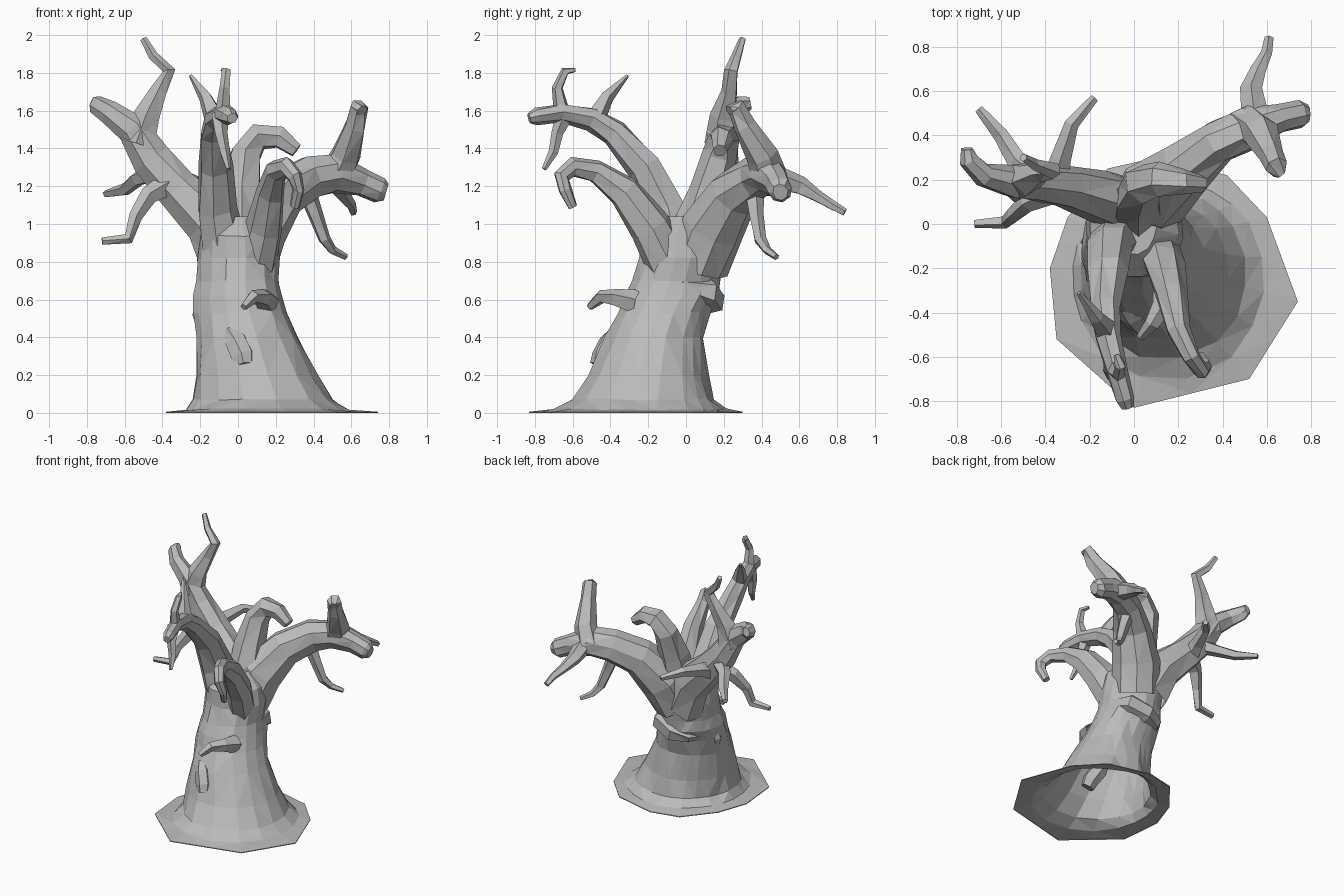
import bpy, bmesh, math, random
from mathutils import Vector

random.seed(4)
bark = bpy.data.materials.new("grey bark")
bark.diffuse_color = (0.5, 0.5, 0.5, 1)


def skin(name, rings, cap_end=True, cap_start=False):
    """Join rings of points into a faceted skin."""
    bm = bmesh.new()
    loops = [[bm.verts.new(p) for p in ring] for ring in rings]
    n = len(loops[0])
    for a, b in zip(loops, loops[1:]):
        for i in range(n):
            j = (i + 1) % n
            bm.faces.new((a[i], a[j], b[j], b[i]))
    if cap_end:
        bm.faces.new(loops[-1])
    if cap_start:
        bm.faces.new(loops[0][::-1])
    bmesh.ops.triangulate(bm, faces=[f for f in bm.faces if len(f.verts) == 4])
    me = bpy.data.meshes.new(name)
    bm.to_mesh(me)
    bm.free()
    me.materials.append(bark)
    ob = bpy.data.objects.new(name, me)
    bpy.context.collection.objects.link(ob)
    return ob


def limb(name, path, sides=6, rough=0.1, squash=1.0, cap_start=False):
    """Tapering tube through (x, y, z, radius) points; squash narrows it sideways."""
    pts = [Vector(p[:3]) for p in path]
    last = len(pts) - 1
    tan = [(pts[min(i + 1, last)] - pts[max(i - 1, 0)]).normalized() for i in range(last + 1)]
    up = Vector((0, 0, 1))
    u = (up - tan[0] * up.dot(tan[0])).normalized()
    rings = []
    for i, p in enumerate(pts):
        if i:
            u = tan[i - 1].rotation_difference(tan[i]) @ u
        v = tan[i].cross(u)
        ring = []
        for k in range(sides):
            a = math.tau * k / sides
            r = path[i][3] * (1 + random.uniform(-rough, rough))
            ring.append(p + u * r * math.cos(a) + v * r * squash * math.sin(a))
        rings.append(ring)
    return skin(name, rings, True, cap_start)


# trunk: spreading root skirt, then flared rings given as (z, x0, x1, y0, y1)
corners = [(0.74, -0.35), (0.6, 0.03), (0.42, 0.22), (0.1, 0.3), (-0.12, 0.25),
           (-0.3, 0.03), (-0.38, -0.2), (-0.35, -0.52), (0.0, -0.83), (0.52, -0.7)]
skirt = []
for (xa, ya), (xb, yb) in zip(corners, corners[1:] + corners[:1]):
    skirt += [(xa, ya), ((xa + xb) / 2, (ya + yb) / 2)]
angles = [math.atan2(y + 0.27, x - 0.17) for x, y in skirt]
sections = [(0.02, -0.29, 0.60, -0.70, 0.21), (0.07, -0.235, 0.51, -0.61, 0.15),
            (0.20, -0.225, 0.43, -0.53, 0.12), (0.40, -0.225, 0.32, -0.43, 0.10),
            (0.53, -0.235, 0.27, -0.37, 0.13), (0.62, -0.235, 0.24, -0.33, 0.18),
            (0.70, -0.22, 0.22, -0.29, 0.18), (0.82, -0.215, 0.22, -0.25, 0.20),
            (0.94, -0.20, 0.20, -0.25, 0.22), (1.04, -0.10, 0.10, -0.14, 0.14)]
rings = [[(x, y, 0.0) for x, y in skirt], [(x, y, 0.006) for x, y in skirt]]
for z, x0, x1, y0, y1 in sections:
    ring = []
    for a in angles:
        r = 1 + random.uniform(-0.035, 0.025)
        ring.append(((x0 + x1) / 2 + (x1 - x0) / 2 * r * math.cos(a),
                     (y0 + y1) / 2 + (y1 - y0) / 2 * r * math.sin(a), z + 0.15 * (r - 1)))
    rings.append(ring)
skin("trunk", rings)

# right branch, its forks and twigs
limb("right_branch", [(0.04, 0.06, 0.78, 0.17), (0.10, 0.14, 0.98, 0.18), (0.23, 0.25, 1.16, 0.14),
                      (0.38, 0.37, 1.245, 0.115), (0.52, 0.43, 1.27, 0.11), (0.66, 0.48, 1.22, 0.075),
                      (0.75, 0.50, 1.18, 0.07), (0.785, 0.50, 1.17, 0.045)], 8, 0.08, 0.9)
limb("right_upright", [(0.51, 0.45, 1.24, 0.10), (0.57, 0.41, 1.36, 0.085), (0.62, 0.31, 1.52, 0.06),
                       (0.64, 0.26, 1.62, 0.05), (0.66, 0.23, 1.60, 0.03)])
limb("right_back_twig", [(0.55, 0.43, 1.26, 0.07), (0.53, 0.61, 1.20, 0.05),
                         (0.56, 0.69, 1.15, 0.035), (0.60, 0.77, 1.10, 0.027), (0.61, 0.84, 1.06, 0.02)], 5)
limb("right_hanging_twig", [(0.36, 0.36, 1.18, 0.055), (0.41, 0.37, 1.05, 0.04),
                            (0.46, 0.39, 0.92, 0.033), (0.50, 0.43, 0.86, 0.025), (0.57, 0.48, 0.825, 0.016)], 5)

# left branch, its forks and twigs
limb("left_branch", [(-0.03, 0.08, 0.80, 0.17), (-0.14, 0.12, 1.01, 0.16), (-0.31, 0.17, 1.18, 0.12),
                     (-0.46, 0.19, 1.34, 0.105), (-0.56, 0.19, 1.50, 0.09), (-0.68, 0.22, 1.59, 0.068),
                     (-0.75, 0.29, 1.63, 0.055), (-0.755, 0.34, 1.64, 0.035)], 7, 0.08, 0.8)
limb("left_upright", [(-0.53, 0.19, 1.42, 0.09), (-0.48, 0.20, 1.57, 0.07), (-0.42, 0.23, 1.70, 0.045),
                      (-0.365, 0.24, 1.81, 0.038), (-0.45, 0.27, 1.89, 0.027), (-0.50, 0.30, 1.98, 0.018)], 5)
limb("left_back_twig", [(-0.36, 0.19, 1.18, 0.07), (-0.33, 0.30, 1.22, 0.05),
                        (-0.28, 0.45, 1.25, 0.035), (-0.18, 0.57, 1.22, 0.02)], 5)
limb("left_outer_twig", [(-0.42, 0.20, 1.28, 0.06), (-0.53, 0.29, 1.24, 0.045),
                         (-0.60, 0.40, 1.18, 0.035), (-0.70, 0.52, 1.16, 0.02)], 5)
limb("left_hanging_twig", [(-0.36, 0.16, 1.22, 0.07), (-0.48, 0.10, 1.15, 0.05), (-0.545, 0.04, 1.04, 0.036),
                           (-0.58, 0.01, 0.92, 0.032), (-0.72, 0.0, 0.91, 0.02)], 5)

# tall front branch and its twigs
limb("tall_front_branch", [(-0.07, -0.05, 0.80, 0.14), (-0.11, -0.11, 1.08, 0.12), (-0.12, -0.22, 1.30, 0.095),
                           (-0.13, -0.38, 1.48, 0.078), (-0.12, -0.50, 1.56, 0.066),
                           (-0.08, -0.66, 1.59, 0.05), (-0.04, -0.79, 1.57, 0.047),
                           (-0.03, -0.83, 1.56, 0.03)], 7, 0.1, 0.9)
limb("front_curled_twig", [(-0.08, -0.66, 1.60, 0.045), (-0.07, -0.68, 1.72, 0.03),
                           (-0.06, -0.64, 1.81, 0.024), (-0.08, -0.59, 1.815, 0.014)], 5)
limb("front_rear_twig", [(-0.13, -0.47, 1.57, 0.055), (-0.17, -0.42, 1.67, 0.038),
                         (-0.25, -0.31, 1.785, 0.01)], 5)
limb("front_hanging_twig", [(-0.10, -0.64, 1.58, 0.05), (-0.09, -0.68, 1.48, 0.034),
                            (-0.07, -0.70, 1.38, 0.028), (-0.05, -0.75, 1.29, 0.014)], 5)

# low front branch curling down at its tip
limb("low_front_branch", [(0.09, -0.08, 0.76, 0.13), (0.14, -0.19, 0.98, 0.115), (0.17, -0.33, 1.17, 0.09),
                          (0.20, -0.48, 1.28, 0.065), (0.26, -0.60, 1.30, 0.052), (0.30, -0.66, 1.25, 0.045),
                          (0.32, -0.64, 1.18, 0.038), (0.30, -0.60, 1.09, 0.028)], 7, 0.08, 0.8)

# centre branch hooking over
limb("centre_branch", [(0.02, 0.04, 0.90, 0.14), (0.02, 0.12, 1.18, 0.11), (0.04, 0.18, 1.37, 0.09),
                       (0.11, 0.20, 1.46, 0.08), (0.22, 0.19, 1.455, 0.06), (0.31, 0.18, 1.39, 0.04)])

# small trunk details
limb("front_stub", [(0.15, -0.26, 0.58, 0.07), (0.13, -0.37, 0.61, 0.05),
                    (0.08, -0.45, 0.615, 0.035), (0.03, -0.51, 0.56, 0.02)], 5)
limb("front_knot", [(-0.05, -0.37, 0.44, 0.03), (-0.01, -0.40, 0.38, 0.06),
                    (0.03, -0.44, 0.30, 0.065), (0.04, -0.46, 0.25, 0.05)], 6, 0.1, 1.0)
limb("back_ridge", [(0.17, -0.16, 0.62, 0.01), (0.18, -0.02, 0.67, 0.05), (0.12, 0.10, 0.64, 0.08),
                    (0.0, 0.13, 0.60, 0.08), (-0.10, 0.10, 0.57, 0.05), (-0.17, 0.03, 0.56, 0.01)],
     6, 0.15, 1.0, True)
limb("left_knot", [(-0.20, -0.06, 0.62, 0.01), (-0.205, -0.08, 0.52, 0.04),
                   (-0.20, -0.10, 0.42, 0.01)], 5, 0.1, 1.0, True)
